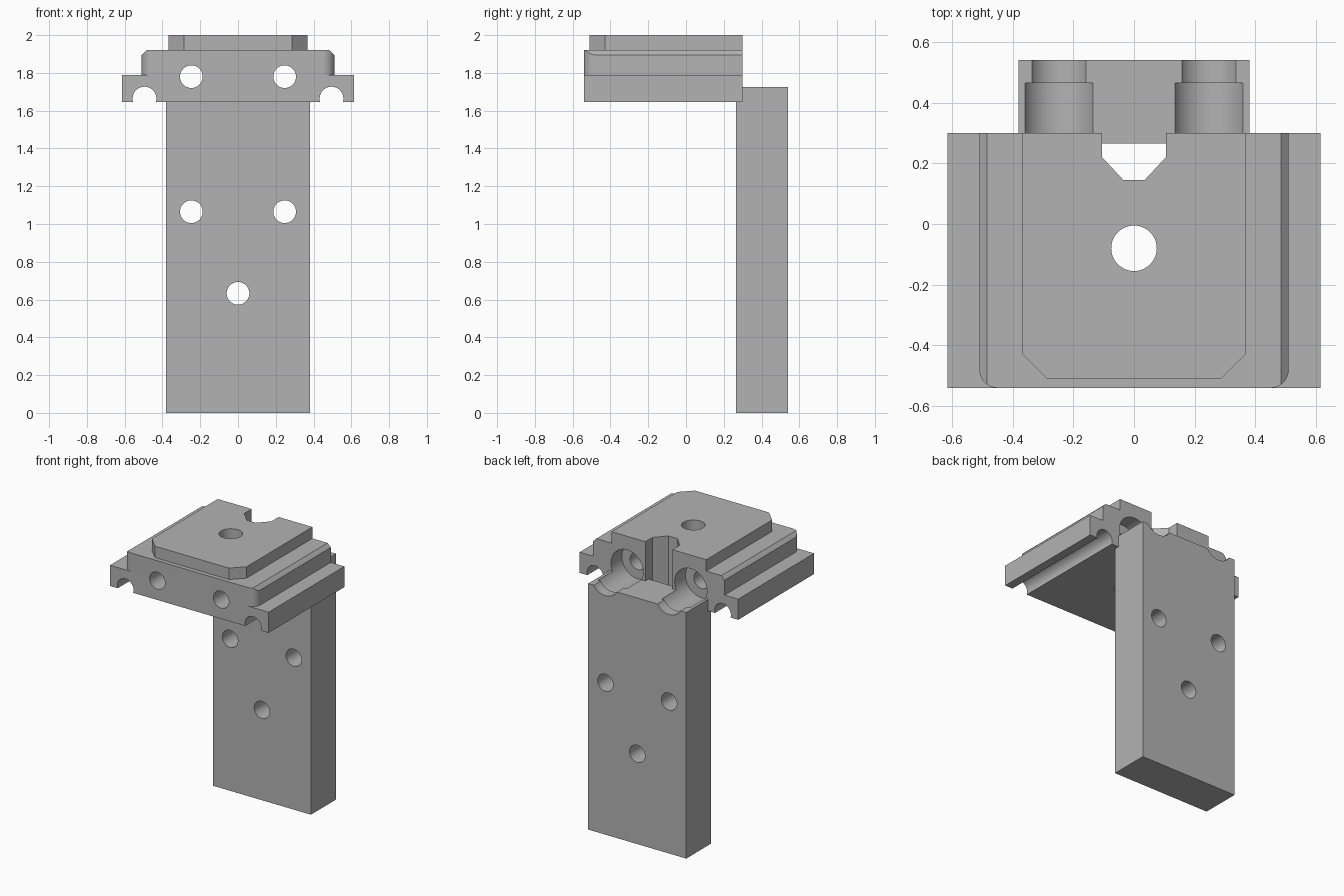
import bpy
import bmesh
import math
from mathutils import Vector

cube = bpy.data.objects.get("Cube")
if cube:
    bpy.data.objects.remove(cube, do_unlink=True)

grey = bpy.data.materials.new("plain_grey")
grey.use_nodes = True
GREY = (0.45, 0.45, 0.45, 1)
grey.diffuse_color = GREY
grey.node_tree.nodes["Principled BSDF"].inputs["Base Color"].default_value = GREY


def prism(name, outline, start, end, axis="Z"):
    """Extrude a closed outline along Z (points x, y) or Y (points x, z)."""
    def place(p, d):
        return Vector((p[0], p[1], d)) if axis == "Z" else Vector((p[0], d, p[1]))
    bm = bmesh.new()
    face = bm.faces.new([bm.verts.new(place(p, start)) for p in outline])
    moved = bmesh.ops.extrude_face_region(bm, geom=[face])["geom"]
    verts = [v for v in moved if isinstance(v, bmesh.types.BMVert)]
    bmesh.ops.translate(bm, verts=verts, vec=place((0, 0), end - start))
    bmesh.ops.recalc_face_normals(bm, faces=bm.faces)
    mesh = bpy.data.meshes.new(name)
    bm.to_mesh(mesh)
    bm.free()
    mesh.materials.append(grey)
    obj = bpy.data.objects.new(name, mesh)
    bpy.context.collection.objects.link(obj)
    return obj


def cylinder(name, x, other, radius, start, end, axis="Y"):
    angles = [math.tau * i / 48 for i in range(48)]
    outline = [(x + radius * math.cos(a), other + radius * math.sin(a)) for a in angles]
    return prism(name, outline, start, end, axis)


def mirrored(half):
    """Complete a right-hand half outline across x = 0."""
    return half + [(-x, v) for x, v in reversed(half)]


def boolean(target, tool, operation="DIFFERENCE"):
    mod = target.modifiers.new("cut", "BOOLEAN")
    mod.operation = operation
    mod.solver = "EXACT"
    mod.object = tool
    bpy.context.view_layer.objects.active = target
    bpy.ops.object.modifier_apply(modifier=mod.name)
    bpy.data.objects.remove(tool, do_unlink=True)


FRONT, BACK = -0.54, 0.30
BASE, SHELF, DECK, TOP = 1.645, 1.79, 1.92, 2.0
SCREW_X, SCREW_Z = 0.247, 1.78

# Plate: wide flange below, chamfered block above
plate = prism("mounting_plate", mirrored([(0.615, BASE), (0.615, SHELF), (0.51, SHELF),
              (0.51, 1.895), (0.485, DECK)]), FRONT, BACK, "Y")

# Rounded front corners of the upper block
R = 0.06
for side in (-1, 1):
    arc = [math.pi / 2 * i / 10 for i in range(11)]
    corner = [(side * (0.51 - R + R * math.sin(a)), FRONT + R - R * math.cos(a)) for a in arc]
    corner += [(side * 0.53, FRONT + R), (side * 0.53, FRONT - 0.02),
               (side * (0.51 - R), FRONT - 0.02)]
    boolean(plate, prism("corner_cutter", corner, SHELF, DECK + 0.05))

# Raised pad with clipped front corners
pad = prism("raised_pad", mirrored([(0.287, -0.51), (0.367, -0.43), (0.367, BACK)]), DECK, TOP)
boolean(plate, pad, "UNION")

# Rear notch and vertical centre hole
boolean(plate, prism("notch_cutter", mirrored([(0.035, 0.145), (0.105, 0.22), (0.105, 0.4)]),
                     1.5, 2.1))
boolean(plate, cylinder("centre_hole_cutter", 0, -0.08, 0.075, 1.5, 2.1, "Z"))

# Upright arm
arm = prism("upright_arm", mirrored([(0.38, 0), (0.38, 1.725)]), 0.265, 0.54, "Y")

for side in (-1, 1):
    x = side * SCREW_X
    # Screw holes, counterbored from the back
    boolean(plate, cylinder("screw_cutter", x, SCREW_Z, 0.06, -0.7, 0.25))
    boolean(plate, cylinder("counterbore_cutter", x, SCREW_Z, 0.125, 0.18, 0.4))
    # Rod channels under the flange
    boolean(plate, cylinder("channel_cutter", side * 0.495, 1.664, 0.063, -0.7, 0.5))
    # Stepped screw clearance across the top of the arm
    boolean(arm, cylinder("wide_groove_cutter", x, SCREW_Z, 0.125, 0.1, 0.465))
    boolean(arm, cylinder("narrow_groove_cutter", x, SCREW_Z, 0.105, 0.4, 0.7))

# Bolt holes through the arm
for x, z in ((-SCREW_X, 1.065), (SCREW_X, 1.065), (0, 0.633)):
    boolean(arm, cylinder("bolt_hole_cutter", x, z, 0.06, 0.1, 0.7))

bpy.ops.object.select_all(action="DESELECT")
for obj in (plate, arm):
    obj.select_set(True)
bpy.context.view_layer.objects.active = plate
bpy.ops.object.shade_smooth_by_angle(angle=math.radians(25))
